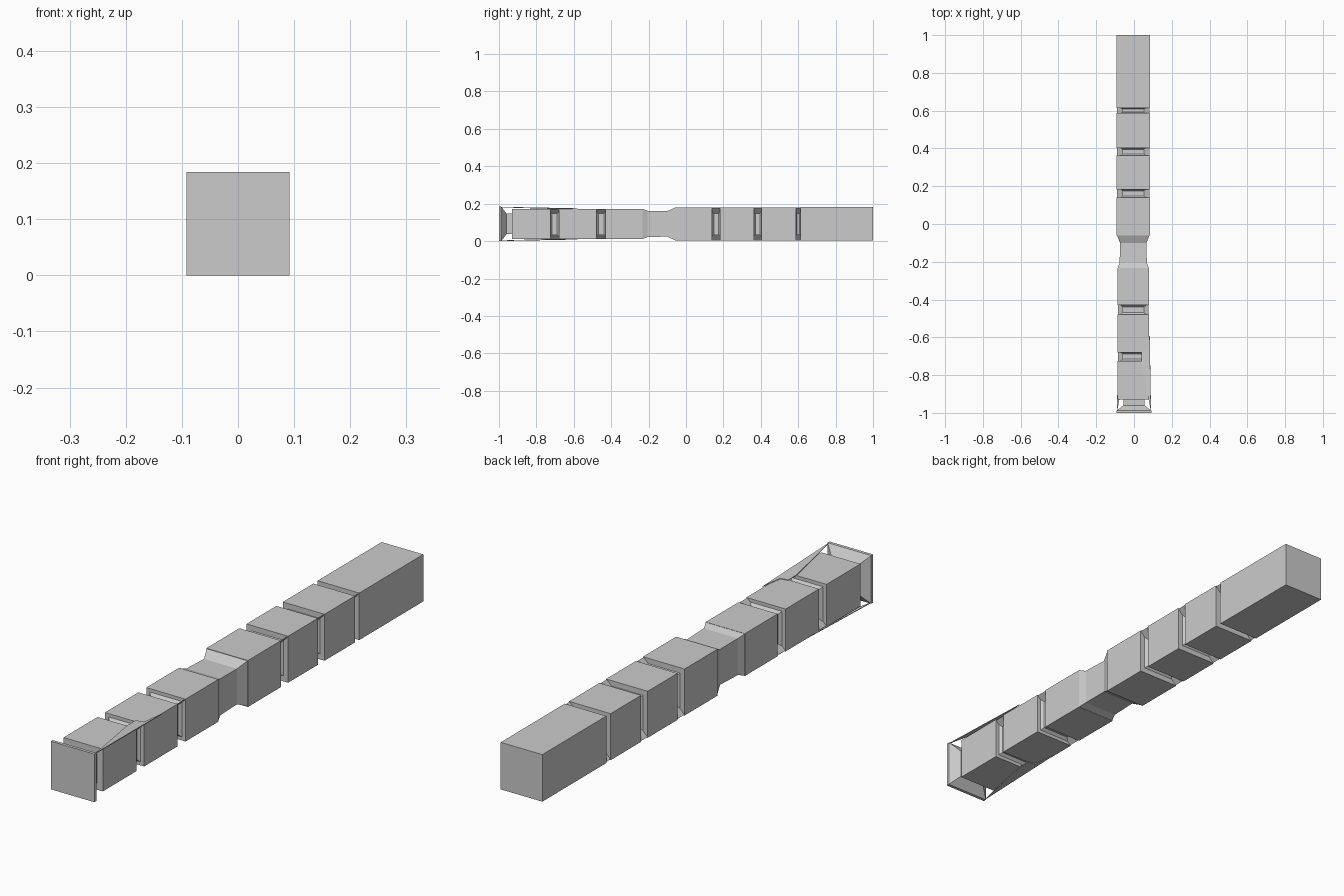
import bpy, bmesh
from mathutils import Vector

if "Cube" in bpy.data.objects:
    bpy.data.objects.remove(bpy.data.objects["Cube"], do_unlink=True)

grey = bpy.data.materials.new("plain grey")
grey.use_nodes = True
grey.diffuse_color = (0.6, 0.6, 0.6, 1)
grey.node_tree.nodes["Principled BSDF"].inputs["Base Color"].default_value = (0.6, 0.6, 0.6, 1)

MID_Z = 0.092
CORNERS = [(-1, -1), (1, -1), (1, 1), (-1, 1)]


def finish(name, bm):
    bmesh.ops.recalc_face_normals(bm, faces=bm.faces)
    mesh = bpy.data.meshes.new(name)
    bm.to_mesh(mesh)
    bm.free()
    mesh.materials.append(grey)
    obj = bpy.data.objects.new(name, mesh)
    bpy.context.scene.collection.objects.link(obj)
    return obj


def loft(name, sections, cx=-0.004):
    """Square bar along y; sections are (y, half width, half height)."""
    bm = bmesh.new()
    rings = [[bm.verts.new((cx + sx * hx, y, MID_Z + sz * hz)) for sx, sz in CORNERS]
             for y, hx, hz in sections]
    for a, b in zip(rings, rings[1:]):
        for i in range(4):
            j = (i + 1) % 4
            bm.faces.new((a[i], a[j], b[j], b[i]))
    bm.faces.new(rings[0])
    bm.faces.new(rings[-1])
    return finish(name, bm)


def plate(name, points, thickness=0.003):
    """Thin flat plate through the given points."""
    bm = bmesh.new()
    pts = [Vector(p) for p in points]
    n = (pts[1] - pts[0]).cross(pts[2] - pts[0]).normalized() * thickness / 2
    top = [bm.verts.new(p + n) for p in pts]
    low = [bm.verts.new(p - n) for p in pts]
    bm.faces.new(top)
    bm.faces.new(low[::-1])
    for i in range(len(pts)):
        j = (i + 1) % len(pts)
        bm.faces.new((top[i], low[i], low[j], top[j]))
    return finish(name, bm)


# Front end plate, tapering back to its neck
loft("end_plate", [(-1, 0.092, 0.092), (-0.988, 0.092, 0.092), (-0.96, 0.055, 0.055),
                   (-0.93, 0.055, 0.055)], cx=0)

# Solid blocks, from front to back: y start, y end, half width, half height
BLOCKS = [
    (-0.93, -0.725, 0.083, 0.081),
    (-0.68, -0.478, 0.083, 0.081),
    (-0.43, -0.232, 0.083, 0.081),
    (-0.06, 0.14, 0.088, 0.089),
    (0.183, 0.363, 0.088, 0.089),
    (0.403, 0.587, 0.088, 0.089),
    (0.613, 1.0, 0.088, 0.090),
]
for k, (y0, y1, hx, hz) in enumerate(BLOCKS):
    loft(f"block_{k + 1}", [(y0, hx, hz), (y1, hx, hz)])

# Narrow waist in the middle
loft("waist", [(-0.232, 0.082, 0.080), (-0.205, 0.072, 0.070),
               (-0.10, 0.070, 0.068), (-0.06, 0.086, 0.087)])

# Recessed necks with thin corner fins between neighbouring blocks
for k, (a, b) in enumerate(zip(BLOCKS, BLOCKS[1:])):
    y0, y1, hx, hz = a[1], b[0], a[2], a[3]
    if k == 2:
        continue
    d = (y1 - y0) * 0.2
    loft(f"neck_{k + 1}", [(y0, 0.068, 0.068), (y0 + d, 0.058, 0.058),
                           (y1 - d, 0.058, 0.058), (y1, 0.068, 0.068)])
    for s, side in ((1, "upper"), (-1, "lower")):
        outer = (-0.004 + s * (hx - 0.002), MID_Z + s * (hz - 0.002))
        inner = (-0.004 + s * 0.055, MID_Z + s * 0.055)
        plate(f"{side}_fin_{k + 1}", [(outer[0], y0, outer[1]), (outer[0], y1, outer[1]),
                                      (inner[0], y1, inner[1]), (inner[0], y0, inner[1])])

# Long slivers running from opposite corners of the end plate over the front blocks
for s, side in ((1, "upper"), (-1, "lower")):
    z_tip, z_end = MID_Z + s * 0.090, MID_Z + s * 0.082
    plate(f"{side}_sliver", [(s * 0.090, -0.995, z_tip), (s * 0.083, -0.58, z_end),
                             (s * 0.070, -0.67, z_end), (s * 0.040, -0.675, z_end),
                             (s * 0.040, -0.725, z_end)])
